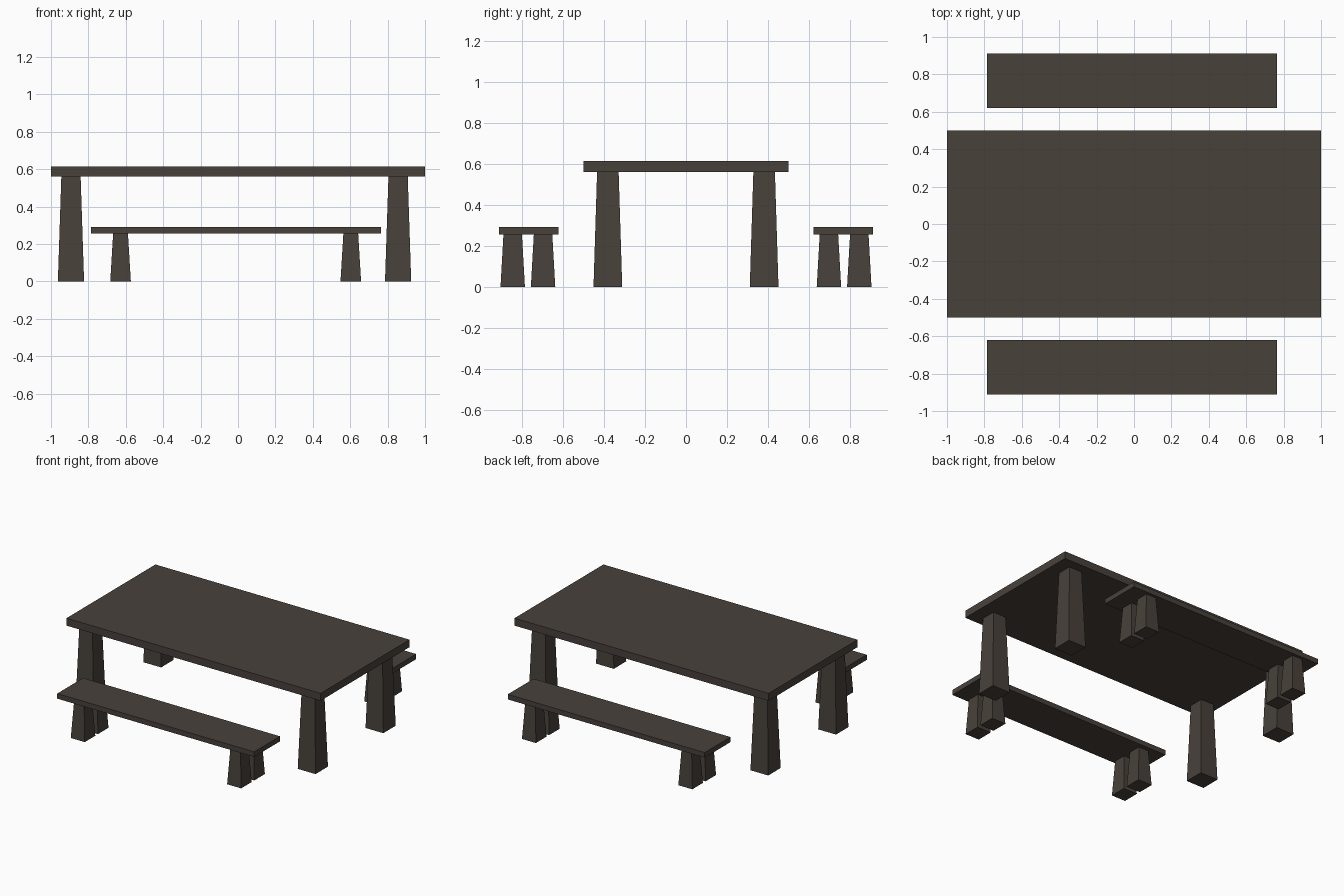
import bpy, bmesh

if "Cube" in bpy.data.objects:
    bpy.data.objects.remove(bpy.data.objects["Cube"])

wood = bpy.data.materials.new("dark wood")
wood.diffuse_color = (0.065, 0.053, 0.044, 1)
wood.use_nodes = True
wood.node_tree.nodes["Principled BSDF"].inputs["Base Color"].default_value = wood.diffuse_color


def tapered_box(name, x, y, z0, z1, bottom, top):
    """Box centred on x, y with separate bottom and top (width, depth)."""
    bm = bmesh.new()
    bmesh.ops.create_cube(bm, size=1)
    for v in bm.verts:
        w, d = top if v.co.z > 0 else bottom
        v.co = (x + v.co.x * w, y + v.co.y * d, z1 if v.co.z > 0 else z0)
    mesh = bpy.data.meshes.new(name)
    bm.to_mesh(mesh)
    bm.free()
    mesh.materials.append(wood)
    obj = bpy.data.objects.new(name, mesh)
    bpy.context.collection.objects.link(obj)
    return obj


# Table top and its four tapered legs
tapered_box("table_top", 0, 0, 0.56, 0.613, (2, 1), (2, 1))
for x in (-0.893, 0.856):
    for y in (-0.381, 0.381):
        tapered_box("table_leg", x, y, 0, 0.562, (0.14, 0.14), (0.103, 0.105))

# Two benches, each with a plank and four short tapered legs
for side, label in ((-1, "front"), (1, "back")):
    plank = (1.55, 0.29)
    tapered_box(label + "_bench_seat", -0.01, side * 0.766, 0.255, 0.291, plank, plank)
    for x in (-0.628, 0.603):
        for y in (0.697, 0.845):
            tapered_box(label + "_bench_leg", x, side * y, 0, 0.257,
                        (0.11, 0.119), (0.079, 0.09))
